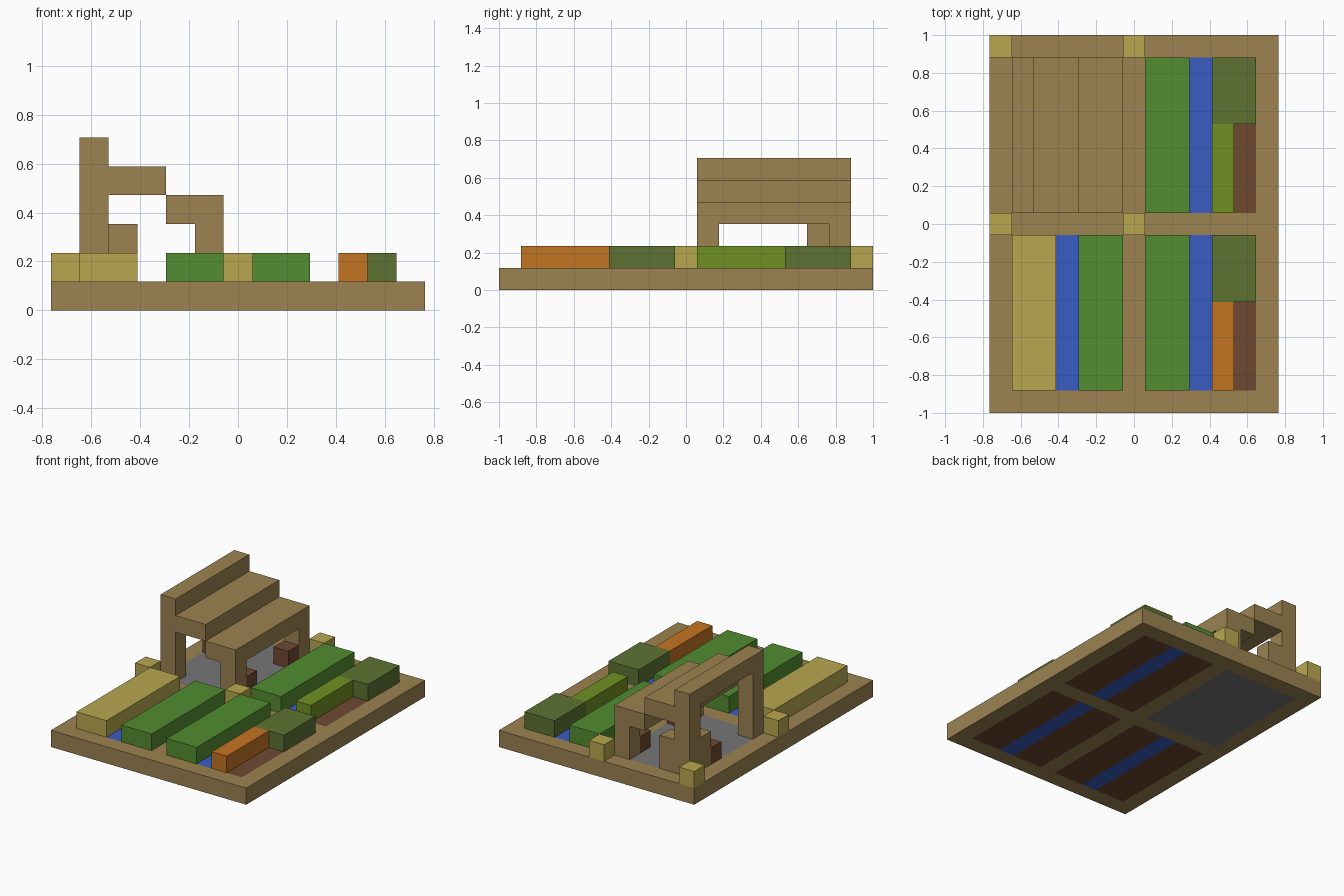
import bpy
import bmesh
from mathutils import Vector

old = bpy.data.objects.get("Cube")
if old:
    bpy.data.objects.remove(old, do_unlink=True)

U = 2 / 17            # edge of one block
NX, NY = 13, 17       # plot size in blocks


def linear(c):
    return c / 12.92 if c <= 0.04045 else ((c + 0.055) / 1.055) ** 2.4


def material(name, hexa):
    rgb = [linear(min(1, 1.1 * int(hexa[n:n + 2], 16) / 255)) for n in (0, 2, 4)]
    m = bpy.data.materials.new(name)
    m.use_nodes = True
    m.diffuse_color = (*rgb, 1)
    m.node_tree.nodes["Principled BSDF"].inputs["Base Color"].default_value = (*rgb, 1)
    return m


wood = material("wood", "8e774a")
straw = material("straw", "a89848")
green = material("leaf_green", "4b802c")
dark_green = material("dark_green", "55682e")
olive = material("olive_green", "65831f")
orange = material("orange", "b26a1f")
soil = material("soil_brown", "65422c")
water = material("water_blue", "3454b0")
stone = material("stone_grey", "6b6b6b")


def point(i, j, k):
    return Vector(((i - NX / 2) * U, (j - NY / 2) * U, k * U))


def block(name, mats, i, j, k, size):
    """Box whose lowest corner is block (i, j, k), size in blocks."""
    lo, hi = point(i, j, k), point(i + size[0], j + size[1], k + size[2])
    bm = bmesh.new()
    bmesh.ops.create_cube(bm, size=1)
    for v in bm.verts:
        v.co = Vector([l + (h - l) * (c + 0.5) for l, h, c in zip(lo, hi, v.co)])
    me = bpy.data.meshes.new(name)
    bm.to_mesh(me)
    bm.free()
    ob = bpy.data.objects.new(name, me)
    bpy.context.collection.objects.link(ob)
    for m in mats:
        me.materials.append(m)
    return ob


# Ground slab, cut along the bed borders and coloured by cell
slab = block("ground_slab", [wood, soil, water, stone], 0, 0, 0, (NX, NY, 1))
bm = bmesh.new()
bm.from_mesh(slab.data)
cuts = [((1, 0, 0), n) for n in (1, 3, 4, 6, 7, 9, 10, 12)]
cuts += [((0, 1, 0), n) for n in (1, 8, 9, 16)]
for axis, n in cuts:
    bmesh.ops.bisect_plane(bm, geom=bm.verts[:] + bm.edges[:] + bm.faces[:],
                           plane_co=point(n, n, 0), plane_no=axis)
for f in bm.faces:
    if abs(f.normal.z) < 0.5:
        continue
    c = f.calc_center_median() / U
    i, j = int(c.x + NX / 2), int(c.y + NY / 2)
    if i in (0, 6, 12) or j in (0, 8, 16):
        f.material_index = 0
    elif i < 6 and j > 8:
        f.material_index = 3
    else:
        f.material_index = 2 if i in (3, 9) else 1
bm.to_mesh(slab.data)
bm.free()

# Crops: name, colour, column, row, width, length
for name, mat, i, j, w, d in (
        ("straw_crop", straw, 1, 1, 2, 7),
        ("front_right_crop", green, 4, 1, 2, 7),
        ("front_left_crop", green, 7, 1, 2, 7),
        ("back_left_crop", green, 7, 9, 2, 7),
        ("front_bush", dark_green, 10, 5, 2, 3),
        ("back_bush", dark_green, 10, 13, 2, 3),
        ("orange_crop", orange, 10, 1, 1, 4),
        ("olive_crop", olive, 10, 9, 1, 4)):
    block(name, [mat], i, j, 1, (w, d, 1))

# Marker posts at the corners of the shelter
for i in (0, 6):
    for j in (8, 16):
        block("corner_post", [straw], i, j, 1, (1, 1, 1))

# Shelter pillars and stepped roof
for j in (9, 15):
    block("tall_pillar", [wood], 1, j, 1, (1, 1, 4))
    block("short_pillar", [wood], 5, j, 1, (1, 1, 2))
block("roof_ridge", [wood], 1, 9, 5, (1, 7, 1))
block("roof_upper_step", [wood], 2, 9, 4, (2, 7, 1))
block("roof_lower_step", [wood], 4, 9, 3, (2, 7, 1))

# Furniture inside the shelter
for i, j in ((1, 14), (2, 15)):
    block("cabinet", [wood], i, j, 1, (1, 1, 2))
for i, j in ((5, 10), (5, 14), (1, 13)):
    block("chest", [soil], i, j, 1, (1, 1, 1))
